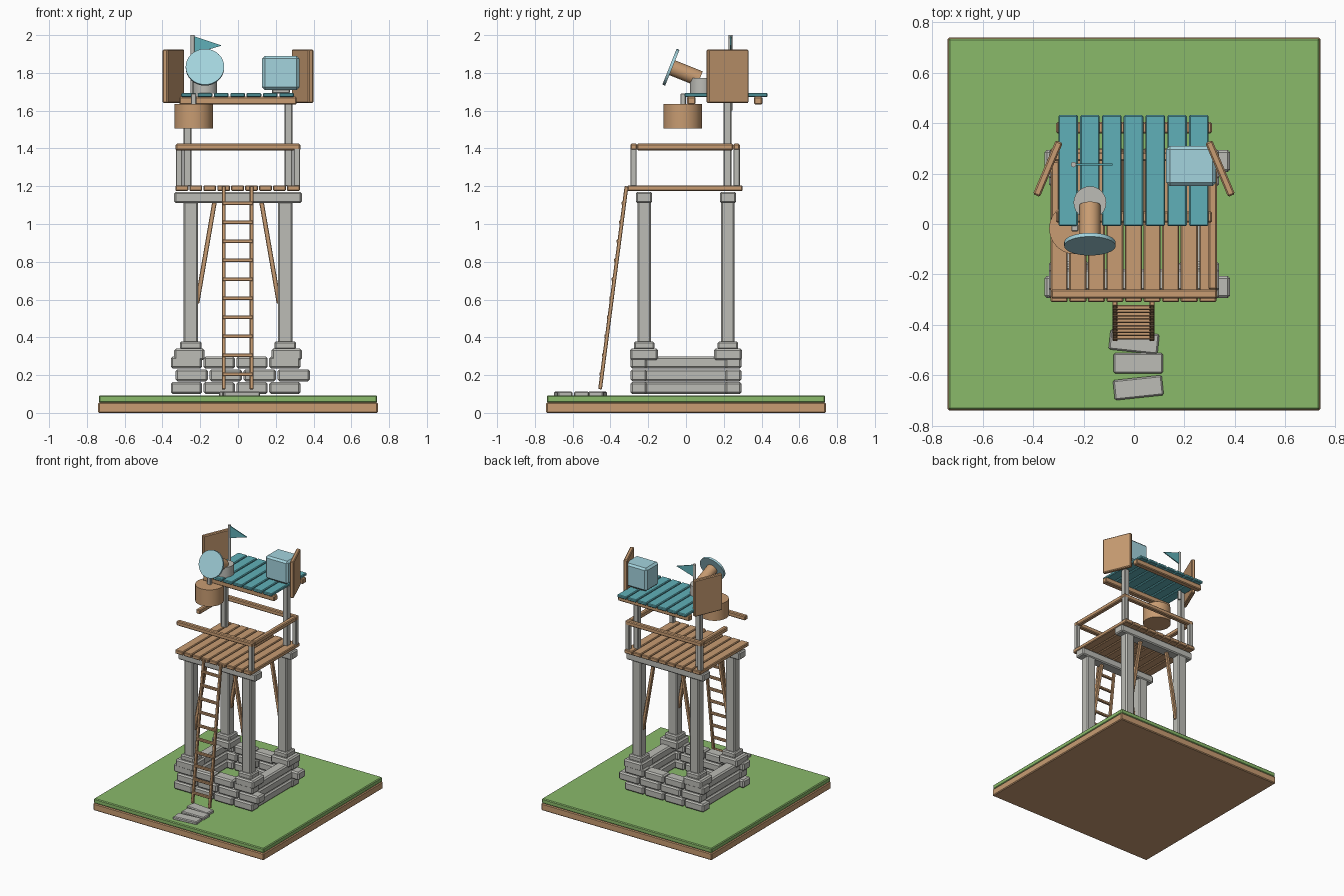
import bpy, bmesh, math
from mathutils import Vector

if "Cube" in bpy.data.objects:
    bpy.data.objects.remove(bpy.data.objects["Cube"])


def material(name, rgb):
    m = bpy.data.materials.new(name)
    m.diffuse_color = [((c / 255 + 0.055) / 1.055) ** 2.4 for c in rgb] + [1]
    m.use_nodes = True
    m.node_tree.nodes["Principled BSDF"].inputs["Base Color"].default_value = m.diffuse_color
    return m


WOOD = material("wood", (200, 156, 114))
STONE = material("stone", (188, 188, 182))
GRASS = material("grass", (138, 186, 106))
TEAL = material("teal_paint", (96, 176, 184))
GLASS = material("pale_blue", (164, 212, 222))


def finish(name, bm, mat):
    bmesh.ops.recalc_face_normals(bm, faces=bm.faces)
    mesh = bpy.data.meshes.new(name)
    bm.to_mesh(mesh)
    bm.free()
    mesh.materials.append(mat)
    ob = bpy.data.objects.new(name, mesh)
    bpy.context.collection.objects.link(ob)
    return ob


def block(name, mat, center, size, bevel=0.006, rot=(0, 0, 0)):
    """Bevelled box from its centre and size."""
    bm = bmesh.new()
    bmesh.ops.create_cube(bm, size=1)
    bmesh.ops.scale(bm, vec=size, verts=bm.verts)
    if bevel:
        bmesh.ops.bevel(bm, geom=bm.edges[:], offset=min(bevel, min(size) * 0.3),
                        segments=1, affect='EDGES')
    ob = finish(name, bm, mat)
    ob.location = center
    ob.rotation_euler = rot
    return ob


def span(name, mat, x0, x1, y0, y1, z0, z1, bevel=0.006):
    """Bevelled box from its limits."""
    return block(name, mat, ((x0 + x1) / 2, (y0 + y1) / 2, (z0 + z1) / 2),
                 (x1 - x0, y1 - y0, z1 - z0), bevel)


def bar(name, mat, a, b, w, d):
    """Square bar between two points."""
    a, b = Vector(a), Vector(b)
    ob = block(name, mat, (a + b) / 2, (w, d, (b - a).length), 0.003)
    ob.rotation_euler = (b - a).to_track_quat('Z', 'Y').to_euler()
    return ob


def rod(name, mat, a, b, r, sides=24, r2=None):
    """Round rod between two points."""
    a, b = Vector(a), Vector(b)
    bm = bmesh.new()
    bmesh.ops.create_cone(bm, cap_ends=True, segments=sides, radius1=r,
                          radius2=r if r2 is None else r2, depth=(b - a).length)
    ob = finish(name, bm, mat)
    ob.location = (a + b) / 2
    ob.rotation_euler = (b - a).to_track_quat('Z', 'Y').to_euler()
    bpy.context.view_layer.objects.active = ob
    ob.select_set(True)
    bpy.ops.object.shade_smooth_by_angle(angle=math.radians(40))
    ob.select_set(False)
    return ob


# Ground slab
span("soil", WOOD, -0.74, 0.74, -0.74, 0.74, 0, 0.055)
span("grass", GRASS, -0.737, 0.737, -0.737, 0.737, 0.055, 0.092)

# Stepping stones
for x, y, a in ((0, -0.468, -6), (0.017, -0.553, 0), (0.017, -0.65, 6)):
    block("stepping_stone", STONE, (x, y, 0.1), (0.195, 0.08, 0.026),
          rot=(0, 0, math.radians(a)))

# Stone foundation: three courses around a hollow core
for i, (start, end) in enumerate(((-0.36, 0.335), (-0.335, 0.385), (-0.36, 0.335))):
    z0 = 0.1 + i * 0.067
    step = (end - start) / 4
    for s in (-1, 1):
        for k in range(4):
            x = start + k * step
            block("foundation_stone", STONE, (x + step / 2, s * 0.25, z0 + 0.032),
                  (step - 0.008, 0.088, 0.063), 0.01)
        block("side_stone", STONE, (s * 0.28, 0, z0 + 0.032), (0.085, 0.58, 0.063), 0.01)

# Legs with stepped footings, plus diagonal braces
for sx in (-1, 1):
    for sy in (-1, 1):
        x, y = sx * 0.25, sy * 0.222
        block("footing", STONE, (sx * 0.258, y, 0.31), (0.16, 0.148, 0.062), 0.01)
        block("footing_cap", STONE, (x, y, 0.357), (0.115, 0.108, 0.042), 0.008)
        block("leg", STONE, (x, y, 0.745), (0.078, 0.072, 0.77), 0.008)
        bar("brace", WOOD, (sx * 0.217, y, 0.58), (sx * 0.122, y, 1.13), 0.024, 0.024)

# Deck
for sy in (-1, 1):
    block("deck_beam", STONE, (0, sy * 0.222, 1.14), (0.675, 0.085, 0.06), 0.008)
for k in range(9):
    block("deck_plank", WOOD, ((k - 4) * 0.0738 - 0.002, -0.005, 1.19),
          (0.068, 0.61, 0.03), 0.005)

# Ladder
foot, top = Vector((0, -0.455, 0.125)), Vector((0, -0.315, 1.2))
for x in (-0.076, 0.072):
    bar("ladder_rail", WOOD, foot + Vector((x, 0, 0)), top + Vector((x, 0, 0)), 0.02, 0.02)
for k in range(10):
    z = 0.205 + k * 0.1005
    y = foot.y + (z - foot.z) / (top.z - foot.z) * (top.y - foot.y)
    block("ladder_rung", WOOD, (-0.002, y - 0.004, z), (0.165, 0.02, 0.02), 0.004)

# Railing, broken open at the front left corner
for x, y in ((0.312, -0.278), (0.312, 0.268), (-0.312, 0.268)):
    block("railing_post", STONE, (x, y, 1.3), (0.034, 0.034, 0.2), 0.004)
span("front_railing", WOOD, -0.33, 0.33, -0.295, -0.26, 1.39, 1.425)
span("back_railing", WOOD, -0.33, 0.33, 0.25, 0.285, 1.39, 1.425)
span("right_railing", WOOD, 0.295, 0.33, -0.26, 0.25, 1.39, 1.425)
span("left_railing", WOOD, -0.33, -0.295, -0.05, 0.25, 1.39, 1.425)

# Roof posts, beams and planks
for s in (-1, 1):
    block("roof_post", STONE, (s * 0.268, 0.22, 1.435), (0.042, 0.042, 0.47), 0.005)
for y in (0.028, 0.382):
    block("roof_beam", WOOD, (0, y, 1.653), (0.62, 0.044, 0.042))
for k in range(7):
    block("roof_plank", TEAL, ((k - 3) * 0.0865 - 0.002, 0.212, 1.683),
          (0.078, 0.44, 0.022), 0.005)

# Angled shield boards
for s in (-1, 1):
    block("shield_board", WOOD, (s * 0.342, 0.22, 1.782), (0.03, 0.232, 0.285), 0.006,
          (0, 0, s * math.radians(23)))

# Water tank
span("tank_base", STONE, 0.18, 0.275, 0.185, 0.275, 1.69, 1.72)
span("water_tank", GLASS, 0.128, 0.325, 0.15, 0.31, 1.71, 1.89, 0.014)

# Hanging bucket
rod("bucket", WOOD, (-0.235, -0.018, 1.505), (-0.235, -0.018, 1.635), 0.102)
block("bucket_hanger", STONE, (-0.235, -0.015, 1.655), (0.028, 0.028, 0.07), 0.003)

# Signal lamp
aim = Vector((0, -0.93, 0.37)).normalized()
disc = Vector((-0.175, -0.08, 1.83))
rod("lamp_base", STONE, (-0.175, 0.085, 1.69), (-0.175, 0.085, 1.772), 0.065)
rod("lamp_body", WOOD, disc - aim * 0.165, disc, 0.042)
rod("lamp_lens", GLASS, disc - aim * 0.008, disc + aim * 0.008, 0.102, 32)

# Flag
rod("flag_pole", STONE, (-0.24, 0.236, 1.6), (-0.24, 0.236, 2.0), 0.011, 12)
bm = bmesh.new()
rings = [[bm.verts.new((x, y, z)) for x, z in ((-0.235, 1.995), (-0.085, 1.945), (-0.235, 1.9))]
         for y in (0.232, 0.24)]
for ring in rings:
    bm.faces.new(ring)
for k in range(3):
    j = (k + 1) % 3
    bm.faces.new((rings[0][k], rings[0][j], rings[1][j], rings[1][k]))
finish("flag", bm, TEAL)
